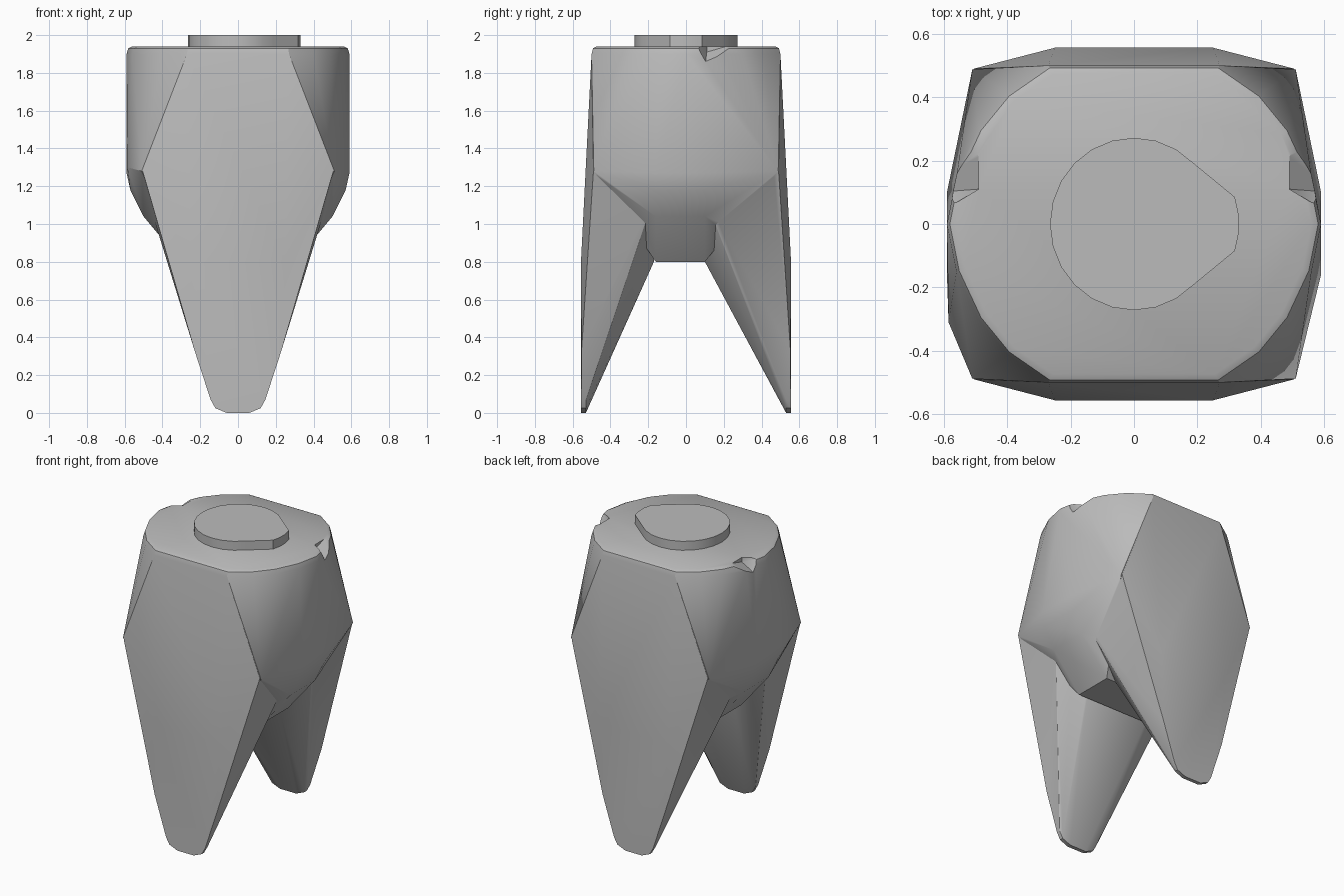
import bpy, bmesh, math

if "Cube" in bpy.data.objects:
    bpy.data.objects.remove(bpy.data.objects["Cube"])

grey = bpy.data.materials.new("plain_grey")
grey.use_nodes = True
grey.diffuse_color = (0.5, 0.5, 0.5, 1)
grey.node_tree.nodes["Principled BSDF"].inputs["Base Color"].default_value = (0.5, 0.5, 0.5, 1)


def hull(name, points):
    """Solid wrapped tightly around the given points."""
    bm = bmesh.new()
    for p in points:
        bm.verts.new(p)
    res = bmesh.ops.convex_hull(bm, input=bm.verts)
    loose = {g for g in res["geom_interior"] + res["geom_unused"]
             if isinstance(g, bmesh.types.BMVert) and not g.link_faces}
    bmesh.ops.delete(bm, geom=list(loose), context="VERTS")
    bmesh.ops.dissolve_limit(bm, angle_limit=0.01, verts=bm.verts, edges=bm.edges)
    bmesh.ops.recalc_face_normals(bm, faces=bm.faces)
    mesh = bpy.data.meshes.new(name)
    bm.to_mesh(mesh)
    bm.free()
    mesh.materials.append(grey)
    ob = bpy.data.objects.new(name, mesh)
    bpy.context.collection.objects.link(ob)
    return ob


def mirror_x(points):
    return [(s * x, y, z) for x, y, z in points for s in (1, -1)]


def select(ob):
    bpy.ops.object.select_all(action="DESELECT")
    ob.select_set(True)
    bpy.context.view_layer.objects.active = ob


def combine(target, tool, operation):
    mod = target.modifiers.new(operation, "BOOLEAN")
    mod.operation, mod.object, mod.solver = operation, tool, "EXACT"
    select(target)
    bpy.ops.object.modifier_apply(modifier=mod.name)
    bpy.data.objects.remove(tool)


# Crown: rounded top rim, wide shoulders and a narrow keel between the roots
rim = [(0.27, 0.5), (0.4, 0.41), (0.49, 0.3), (0.56, 0.15), (0.59, 0.0)]
crown = []
for z, inset in ((1.90, 0), (1.93, 0.009), (1.94, 0.03)):
    for x, y in rim:
        k = 1 - inset / math.hypot(x, y)
        crown += mirror_x([(x * k, s * y * k, z) for s in (1, -1)])
crown += mirror_x([(0.51, s * 0.488, 1.28) for s in (1, -1)])
for x, z in ((0.59, 1.27), (0.57, 1.18), (0.5, 1.04), (0.3, 0.8)):
    crown += mirror_x([(x, -0.16, z), (x, 0.1, z)])
crown.append((-0.585, -0.31, 1.3))
body = hull("tooth_body", crown)


# Roots: broad blades narrowing to a rounded tip, front and back
def root(name, side, inner):
    outer = [(0.27, 0.5, 1.9), (0.505, 0.49, 1.28), (0.25, 0.556, 0.8),
             (0.23, 0.553, 0.33), (0.145, 0.555, 0.07), (0.12, 0.555, 0.025),
             (0.06, 0.555, 0)]
    tip = [(0.145, 0.53, 0.07), (0.12, 0.53, 0.025), (0.06, 0.53, 0)]
    core = [(0.48, inner, 1.14), (0.23, inner, 0.8), (0.27, inner, 1.8)]
    return hull(name, mirror_x([(x, side * y, z) for x, y, z in outer + tip + core]))


combine(body, root("front_root", -1, 0.17), "UNION")
combine(body, root("back_root", 1, 0.10), "UNION")

# Small chips in the rim on both sides
for s in (1, -1):
    chip = [(0.49, 0.11, 1.96), (0.49, 0.28, 1.96), (0.64, 0.02, 1.96),
            (0.64, 0.2, 1.96), (0.49, 0.11, 1.91), (0.62, 0.1, 1.83)]
    combine(body, hull("chip_cutter", [(s * x, y, z) for x, y, z in chip]), "DIFFERENCE")

# Raised cap: a disc drawn out to a blunt nose on the left
cap_outline = [(0.265 * math.cos(a * math.pi / 12), 0.272 * math.sin(a * math.pi / 12))
               for a in range(24)]
cap_outline += [(0.318, 0.085), (0.33, 0.03), (0.33, -0.03), (0.318, -0.085)]
cap = hull("top_cap", [(x, y, z) for x, y in cap_outline for z in (1.92, 2.0)])

for ob in (body, cap):
    select(ob)
    bpy.ops.object.shade_smooth_by_angle(angle=math.radians(30))
